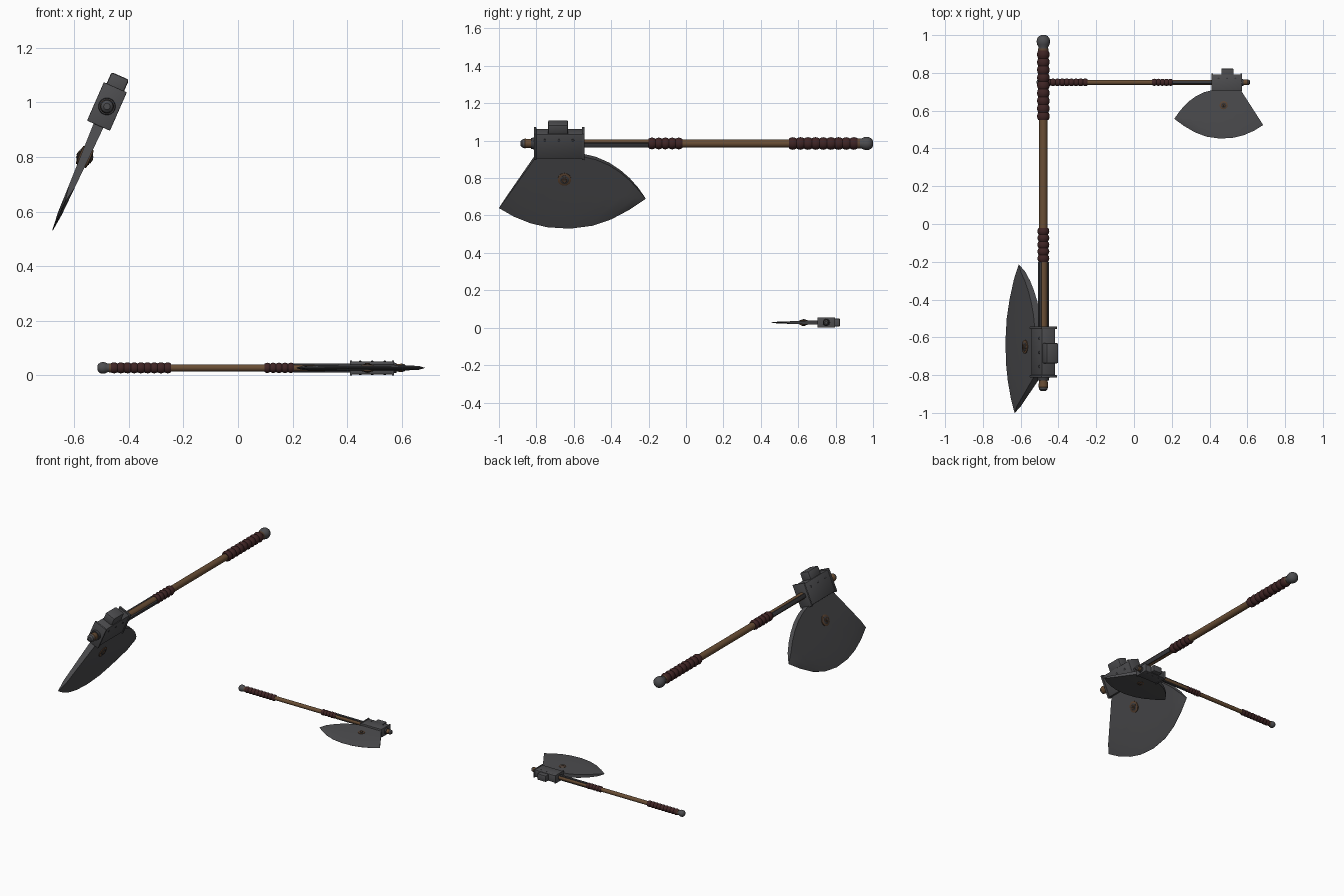
import bpy, bmesh, math
from mathutils import Matrix, Vector

if "Cube" in bpy.data.objects:
    bpy.data.objects.remove(bpy.data.objects["Cube"])


def mat(name, r, g, b):
    m = bpy.data.materials.new(name)
    m.diffuse_color = (r, g, b, 1)
    m.use_nodes = True
    m.node_tree.nodes["Principled BSDF"].inputs["Base Color"].default_value = m.diffuse_color
    return m


STEEL = mat("steel", 0.075, 0.075, 0.08)
IRON = mat("dark iron", 0.045, 0.045, 0.05)
WOOD = mat("wood", 0.14, 0.075, 0.035)
LEATHER = mat("red brown leather", 0.05, 0.018, 0.018)
BRONZE = mat("bronze", 0.11, 0.06, 0.033)


# Local axe space: x along the shaft from the pommel, y toward the blade, z through it
def finish(bm, name, material, frame, smooth=True, bevel=0):
    if bevel:
        bmesh.ops.bevel(bm, geom=bm.edges[:], offset=bevel, segments=2,
                        profile=0.5, affect='EDGES')
    bmesh.ops.recalc_face_normals(bm, faces=bm.faces)
    me = bpy.data.meshes.new(name)
    bm.to_mesh(me)
    bm.free()
    me.transform(frame)
    me.materials.append(material)
    ob = bpy.data.objects.new(name, me)
    bpy.context.collection.objects.link(ob)
    if smooth:
        bpy.ops.object.select_all(action='DESELECT')
        bpy.context.view_layer.objects.active = ob
        ob.select_set(True)
        bpy.ops.object.shade_smooth_by_angle(angle=math.radians(35))
    return ob


def lathe(name, profile, material, frame, axis='x', at=(0, 0), n=20):
    """Closed solid turned from (position, radius) points."""
    bm = bmesh.new()
    rings = []
    for p, r in profile:
        ring = []
        for i in range(n):
            a = 2 * math.pi * i / n
            c, s = r * math.cos(a), r * math.sin(a)
            ring.append(bm.verts.new((p, c, s) if axis == 'x' else (at[0] + c, at[1] + s, p)))
        rings.append(ring)
    for a, b in zip(rings, rings[1:]):
        for i in range(n):
            j = (i + 1) % n
            bm.faces.new((a[i], a[j], b[j], b[i]))
    bm.faces.new(rings[0])
    bm.faces.new(rings[-1])
    return finish(bm, name, material, frame)


def box(name, lo, hi, material, frame, bevel=0.004):
    bm = bmesh.new()
    bmesh.ops.create_cube(bm, size=1)
    lo, hi = Vector(lo), Vector(hi)
    for v in bm.verts:
        v.co = Vector([(lo[k] + hi[k]) / 2 + v.co[k] * (hi[k] - lo[k]) for k in range(3)])
    return finish(bm, name, material, frame, bevel=bevel)


def wrap(name, start, end, count, radius, frame):
    """Leather winding as a row of rounded coils."""
    step = (end - start) / count
    pts = []
    for i in range(count):
        for f in (0.0, 0.2, 0.5, 0.8):
            pts.append((start + (i + f) * step, radius - 0.006 + 0.007 * math.sin(math.pi * f)))
    pts.append((end, radius - 0.006))
    lathe(name, pts, LEATHER, frame)


BACK = [(1.215, .322), (1.255, .265), (1.30, .21), (1.35, .163), (1.41, .12),
        (1.48, .087), (1.56, .066), (1.69, .06), (1.80, .066)]
EDGE = [(1.218, .325), (1.30, .385), (1.40, .443), (1.50, .48), (1.62, .497),
        (1.74, .489), (1.83, .466), (1.92, .427), (2.00, .377)]


def blade(name, frame):
    """Curved wedge, thick at the socket and thin at the cutting edge."""
    bm = bmesh.new()
    rows = (0, 0.4, 0.82, 1)
    sides = []
    for sign in (1, -1):
        grid = []
        for k, (b, e) in enumerate(zip(BACK, EDGE)):
            col = []
            for s in rows:
                x, y = b[0] + (e[0] - b[0]) * s, b[1] + (e[1] - b[1]) * s
                h = 0.006 + 0.014 * (1 - (y - 0.06) / 0.437)
                if s == 1 or k == 0:
                    h = 0.001
                col.append(bm.verts.new((x, y, sign * h)))
            grid.append(col)
        for a, b in zip(grid, grid[1:]):
            for i in range(3):
                bm.faces.new((a[i], a[i + 1], b[i + 1], b[i]))
        sides.append(grid)
    # Rim joining both cheeks
    loops = [[c[0] for c in g] + g[-1][1:] + [c[-1] for c in g[-2::-1]] + g[0][2:0:-1]
             for g in sides]
    n = len(loops[0])
    for i in range(n):
        j = (i + 1) % n
        bm.faces.new((loops[0][i], loops[0][j], loops[1][j], loops[1][i]))
    finish(bm, name, STEEL, frame)


def axe(tag, frame):
    # Shaft and metal ends
    lathe(tag + "_shaft", [(0.04, .022), (1.82, .022), (1.862, .026), (1.872, .02)], WOOD, frame)
    lathe(tag + "_shaft_tip", [(1.862, .025), (1.876, .022), (1.885, .012)], STEEL, frame)
    lathe(tag + "_pommel", [(0, .012), (.006, .024), (.018, .033), (.034, .036),
                            (.05, .033), (.062, .026), (.075, .026)], STEEL, frame)
    lathe(tag + "_pommel_collar", [(.07, .028), (.082, .028)], BRONZE, frame)
    # Leather windings
    wrap(tag + "_grip", .082, .45, 9, .033, frame)
    wrap(tag + "_upper_wrap", 1.02, 1.20, 5, .031, frame)
    # Socket with flanged ends and a blunt hammer block
    box(tag + "_socket", (1.55, -.07, -.04), (1.805, .072, .04), STEEL, frame, .006)
    for i, x in enumerate((1.543, 1.80)):
        box(f"{tag}_socket_flange_{i}", (x, -.077, -.046), (x + .013, .077, .046), STEEL, frame, .003)
    box(tag + "_hammer", (1.63, -.122, -.035), (1.738, -.06, .035), STEEL, frame, .008)
    lathe(tag + "_shaft_ring", [(1.81, .032), (1.828, .03)], IRON, frame)
    blade(tag + "_blade", frame)
    # Details repeated on both cheeks
    for s, side in ((1, "right"), (-1, "left")):
        box(f"{tag}_langet_{side}", (1.20, -.013, min(s * .015, s * .027)),
            (1.55, .013, max(s * .015, s * .027)), IRON, frame, .002)
        for name, z, r, m in (("ring", .022, .036, BRONZE), ("washer", .025, .024, IRON),
                              ("boss", .029, .015, BRONZE), ("pin", .031, .006, IRON)):
            lathe(f"{tag}_blade_{name}_{side}", [(s * .008, r), (s * (z - .002), r), (s * z, r * .85)],
                  m, frame, 'z', (1.65, .202))
        for i, x in enumerate((1.605, 1.68, 1.755)):
            lathe(f"{tag}_socket_rivet_{side}_{i}", [(s * .036, .008), (s * .042, .008), (s * .0435, .004)],
                  IRON, frame, 'z', (x, -.035), 10)


# Upright large axe: shaft along y, blade leaning down and out
a = math.radians(23.7)
sa, ca = math.sin(a), math.cos(a)
axe("large", Matrix(((0, -sa, ca, -.48), (-1, 0, 0, 1), (0, -ca, -sa, .985), (0, 0, 0, 1))))
# Small axe lying flat: shaft along x
k = 1 / 1.668
axe("small", Matrix(((k, 0, 0, -.515), (0, -k, 0, .75), (0, 0, -k, .0276), (0, 0, 0, 1))))
